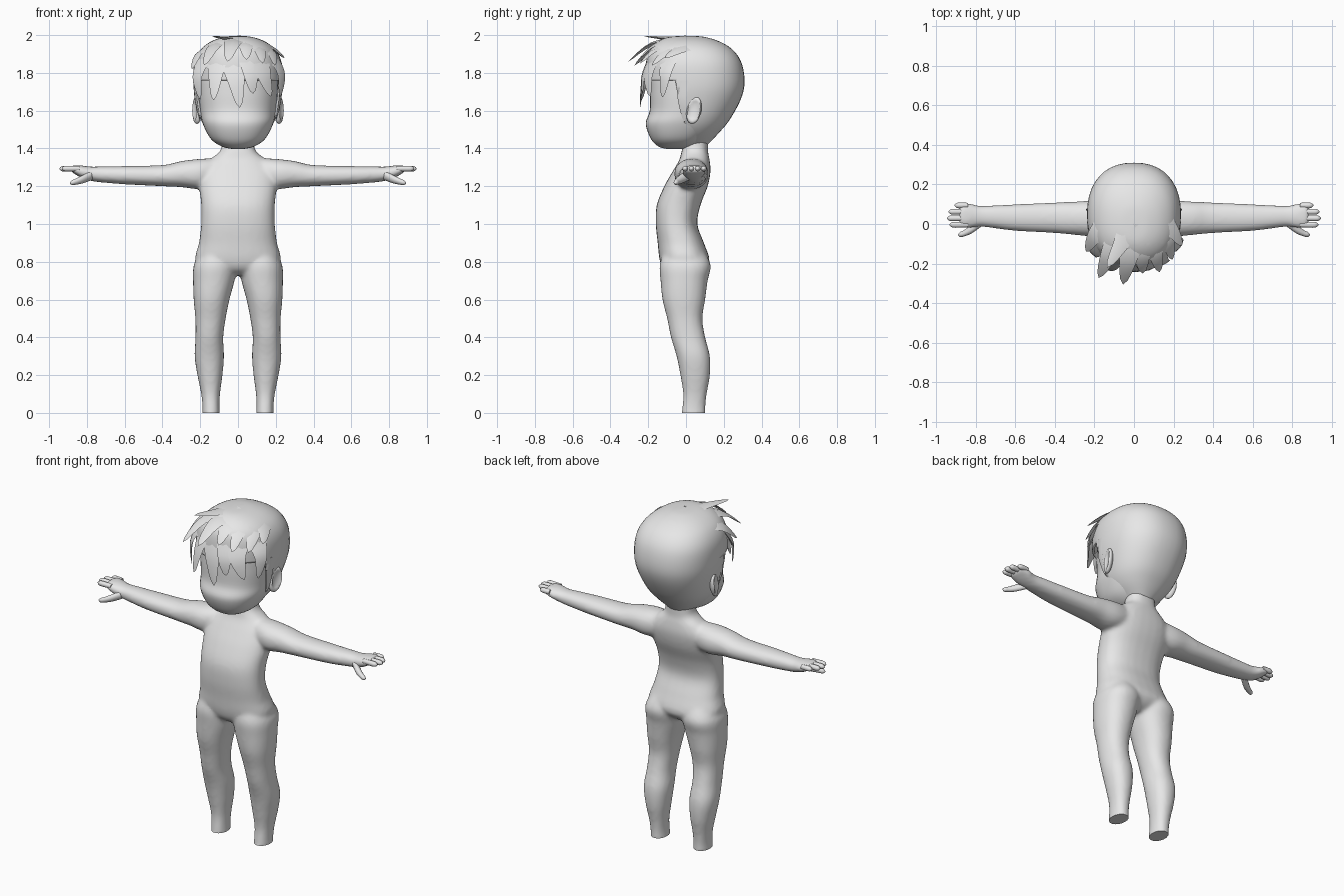
import bpy, bmesh, math
from mathutils import Vector

cube = bpy.data.objects.get("Cube")
if cube:
    bpy.data.objects.remove(cube, do_unlink=True)

grey = bpy.data.materials.new("plain grey")
grey.use_nodes = True
grey.diffuse_color = (0.8, 0.8, 0.8, 1)
grey.node_tree.nodes["Principled BSDF"].inputs["Base Color"].default_value = (0.8, 0.8, 0.8, 1)


def spline(rows, steps=5):
    """Catmull-Rom resampling of a list of equal-length rows."""
    rows = [Vector(r) for r in rows]
    ext = [rows[0]] + rows + [rows[-1]]
    out = []
    for i in range(len(rows) - 1):
        p, q, r, s = ext[i:i + 4]
        for k in range(steps):
            t = k / steps
            out.append(0.5 * (2 * q + (r - p) * t + (2 * p - 5 * q + 4 * r - s) * t * t
                              + (3 * q - p - 3 * r + s) * t ** 3))
    return out + [rows[-1]]


def bridge(bm, rings):
    n = len(rings[0])
    for lo, hi in zip(rings, rings[1:]):
        for i in range(n):
            j = (i + 1) % n
            bm.faces.new((lo[i], lo[j], hi[j], hi[i]))
    bm.faces.new(rings[0][::-1])
    bm.faces.new(rings[-1])


def loft(bm, rows, axis="z", sign=1, n=28, power=2.2, steps=5):
    """Rows are (position, min, max, min, max) across the two other axes."""
    rings = []
    for t, a0, a1, b0, b1 in spline(rows, steps):
        ring = []
        for i in range(n):
            c, s = (f(2 * math.pi * i / n) for f in (math.cos, math.sin))
            a = (a0 + a1) / 2 + (a1 - a0) / 2 * math.copysign(abs(c) ** (2 / power), c)
            b = (b0 + b1) / 2 + (b1 - b0) / 2 * math.copysign(abs(s) ** (2 / power), s)
            ring.append(bm.verts.new((sign * t, a, b) if axis == "x" else (sign * a, b, t)))
        rings.append(ring)
    bridge(bm, rings)


def finish(bm, name, angle=60):
    bmesh.ops.remove_doubles(bm, verts=bm.verts, dist=0.0002)
    bmesh.ops.recalc_face_normals(bm, faces=bm.faces)
    mesh = bpy.data.meshes.new(name)
    bm.to_mesh(mesh)
    bm.free()
    obj = bpy.data.objects.new(name, mesh)
    bpy.context.collection.objects.link(obj)
    mesh.materials.append(grey)
    smooth(obj, angle)
    return obj


def smooth(obj, angle):
    bpy.ops.object.select_all(action="DESELECT")
    obj.select_set(True)
    bpy.context.view_layer.objects.active = obj
    bpy.ops.object.shade_smooth_by_angle(angle=math.radians(angle))


def wide(rows):
    """Expand (z, half width, front, back) into loft rows."""
    return [(z, -w, w, f, b) for z, w, f, b in rows]


# Body: torso, legs and arms, fused into one skin
bm = bmesh.new()
loft(bm, wide([
    (.73, .07, -.08, .05), (.76, .15, -.12, .1), (.81, .225, -.14, .125), (.9, .207, -.15, .095),
    (1, .195, -.16, .06), (1.1, .195, -.155, .077), (1.2, .205, -.115, .115),
    (1.28, .2, -.07, .13), (1.34, .15, -.035, .125), (1.38, .1, -.025, .117),
    (1.42, .085, -.015, .117), (1.5, .085, -.01, .115)]), power=2.4)
for s in (1, -1):
    loft(bm, [
        (-.015, .095, .19, -.025, .105), (.03, .098, .188, -.02, .103), (.1, .095, .195, -.015, .11),
        (.2, .082, .215, -.03, .127), (.3, .074, .23, -.05, .127), (.4, .078, .225, -.08, .102),
        (.5, .065, .226, -.1, .087), (.6, .045, .235, -.125, .102), (.7, .018, .238, -.135, .115),
        (.78, .008, .235, -.14, .132), (.85, .02, .2, -.12, .1)], sign=s)
    loft(bm, [
        (.08, -.02, .1, 1.21, 1.35), (.2, -.06, .118, 1.185, 1.345), (.3, -.055, .113, 1.195, 1.333),
        (.4, -.046, .109, 1.2, 1.312), (.6, -.035, .1, 1.21, 1.307), (.72, -.02, .094, 1.22, 1.305),
        (.78, -.014, .092, 1.228, 1.304), (.83, -.022, .104, 1.245, 1.31),
        (.87, -.018, .109, 1.268, 1.311), (.885, -.005, .095, 1.28, 1.305)], "x", s)
body = finish(bm, "body_skin", 180)
fuse = body.modifiers.new("fuse", "REMESH")
fuse.mode, fuse.voxel_size = "VOXEL", 0.011
relax = body.modifiers.new("relax", "SMOOTH")
relax.factor, relax.iterations = 0.5, 8
fused = bpy.data.meshes.new_from_object(body.evaluated_get(bpy.context.evaluated_depsgraph_get()))
body.modifiers.clear()
body.data = fused
for v in fused.vertices:          # flat soles
    v.co.z = max(v.co.z, 0)
fused.materials.clear()
fused.materials.append(grey)
smooth(body, 60)

# Fingers and thumbs
for s, side in ((1, "left"), (-1, "right")):
    bm = bmesh.new()
    for y, tip in ((-.004, .932), (.029, .945), (.062, .938), (.094, .907)):
        loft(bm, [(x, y - r, y + r, 1.293 - r, 1.293 + r) for x, r in
                  ((.84, .013), (tip - .03, .015), (tip - .01, .012), (tip, .003))],
             "x", s, 12, 2, 4)
    loft(bm, [(x, y - r, y + r, z - r, z + r) for x, y, z, r in
              ((.77, .015, 1.26, .026), (.82, -.025, 1.238, .022), (.86, -.047, 1.224, .016),
               (.88, -.053, 1.219, .012), (.89, -.055, 1.218, .003))], "x", s, 12, 2, 4)
    finish(bm, side + "_fingers")

# Head
bm = bmesh.new()
loft(bm, wide([
    (1.397, .03, -.1, 0), (1.41, .085, -.145, .05), (1.45, .143, -.185, .1), (1.53, .186, -.213, .18),
    (1.6, .2, -.192, .22), (1.7, .21, -.19, .25), (1.8, .205, -.18, .25),
    (1.9, .15, -.12, .2), (1.95, .05, -.03, .1)]), n=40, power=2.3)
finish(bm, "head")

# Ears with a hollowed outer face
for s, side in ((1, "left"), (-1, "right")):
    bm = bmesh.new()
    bmesh.ops.create_uvsphere(bm, u_segments=20, v_segments=14, radius=1)
    for v in bm.verts:
        x, y, z = v.co
        if x > .6:
            x = 1.1 - x
        v.co = (s * (.218 + .025 * x + .012 * y), .042 + .04 * y + .01 * z, 1.602 + .072 * z)
    finish(bm, side + "_ear")

# Hair cap, cut open around the face
bm = bmesh.new()
loft(bm, wide([
    (1.42, .08, -.1, .115), (1.48, .15, -.16, .172), (1.55, .195, -.2, .23), (1.66, .225, -.21, .29),
    (1.75, .237, -.215, .31), (1.85, .232, -.212, .295), (1.92, .2, -.195, .25),
    (1.965, .145, -.15, .18), (1.99, .075, -.09, .1), (1.996, .01, -.01, .03)]), n=40, power=2.3)
edge, slope = Vector((0, -.01, 1.54)), Vector((0, .21, .045))
brow = 1.76
for co, no in ((edge, slope), (Vector((0, 0, brow)), Vector((0, 0, 1)))):
    bmesh.ops.bisect_plane(bm, geom=bm.verts[:] + bm.edges[:] + bm.faces[:], plane_co=co, plane_no=no)
face_area = [f for f in bm.faces if f.calc_center_median().z < brow
             and (f.calc_center_median() - edge).dot(slope) < 0]
bmesh.ops.delete(bm, geom=face_area, context="FACES")
cap = finish(bm, "hair_cap", 45)
shell = cap.modifiers.new("shell", "SOLIDIFY")
shell.thickness, shell.offset = 0.012, -1

CENTRE = Vector((0, .04, 1.7))


def lock(bm, points, width, thick=.018):
    """A pointed tuft with a raised ridge, tapering along its path."""
    path = spline(points, 4)
    rings = []
    for i, p in enumerate(path):
        f = i / (len(path) - 1)
        along = (path[min(i + 1, len(path) - 1)] - path[max(i - 1, 0)]).normalized()
        out = (p - CENTRE).normalized()
        across = along.cross(out).normalized()
        out = across.cross(along)
        w = width / 2 * (1 - f) ** .65 + .0004
        h = thick * (1 - f) ** .8 + .0002
        rings.append([bm.verts.new(p + d) for d in (across * w, out * h * .6, -across * w, -out * h)])
    bridge(bm, rings)


# Fringe hanging over the forehead
bm = bmesh.new()
for root, mid, tip, w in (
        ((-.03, -.19, 1.87), (-.01, -.23, 1.76), (.01, -.243, 1.615), .14),
        ((-.11, -.17, 1.87), (-.12, -.212, 1.77), (-.13, -.235, 1.655), .12),
        ((-.18, -.11, 1.87), (-.215, -.14, 1.78), (-.2, -.155, 1.66), .12),
        ((.06, -.19, 1.87), (.07, -.227, 1.78), (.08, -.23, 1.69), .12),
        ((.11, -.17, 1.87), (.14, -.2, 1.78), (.175, -.19, 1.675), .13),
        ((.19, -.09, 1.87), (.23, -.11, 1.79), (.222, -.125, 1.67), .11)):
    lock(bm, (root, mid, tip), w)
for s in (1, -1):                 # sideburns
    lock(bm, ((s * .228, -.02, 1.76), (s * .222, -.02, 1.65), (s * .198, -.008, 1.54)), .07, .012)
finish(bm, "fringe", 35)

# Tufts swept forward from the crown
bm = bmesh.new()
for root, mid, tip, w in (
        ((.01, .06, 1.98), (-.06, -.09, 1.985), (-.135, -.22, 1.994), .13),
        ((.01, 0, 1.985), (-.03, -.18, 1.955), (-.055, -.305, 1.86), .14),
        ((-.06, 0, 1.975), (-.13, -.16, 1.935), (-.178, -.272, 1.84), .13),
        ((-.11, .04, 1.955), (-.2, -.06, 1.91), (-.243, -.14, 1.82), .13),
        ((.03, 0, 1.98), (.04, -.16, 1.95), (.045, -.25, 1.87), .13),
        ((.07, 0, 1.975), (.11, -.15, 1.93), (.13, -.243, 1.85), .12),
        ((.11, .03, 1.955), (.17, -.09, 1.92), (.195, -.18, 1.84), .12),
        ((.13, .05, 1.955), (.2, -.04, 1.92), (.243, -.11, 1.88), .11)):
    lock(bm, (root, mid, tip), w, .022)
finish(bm, "crown_tufts", 35)
